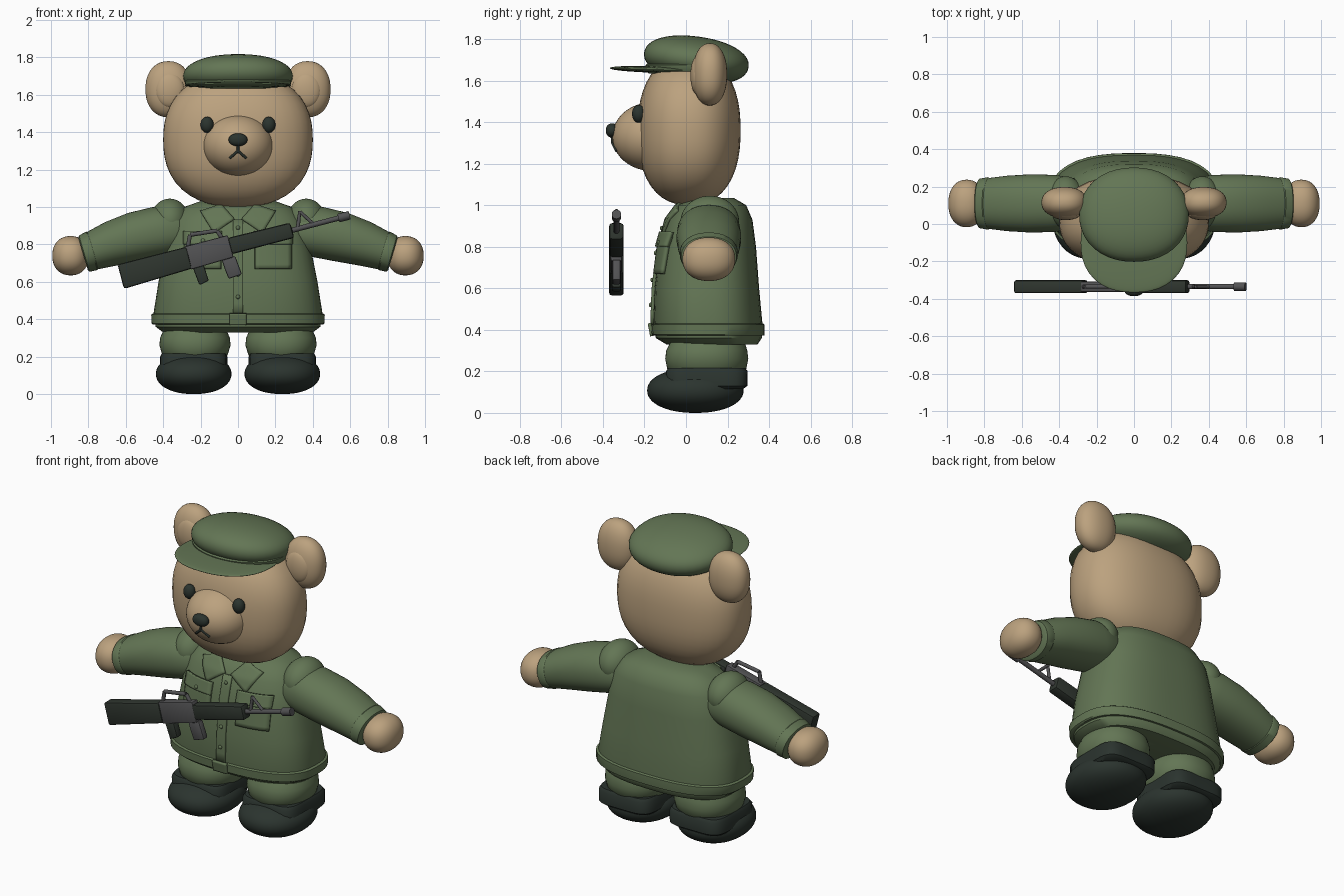
import bpy, bmesh, math
from mathutils import Vector, Matrix

cube = bpy.data.objects.get("Cube")
if cube:
    bpy.data.objects.remove(cube, do_unlink=True)


def material(name, r, g, b):
    m = bpy.data.materials.new(name)
    m.use_nodes = True
    m.diffuse_color = (r, g, b, 1)
    bsdf = m.node_tree.nodes["Principled BSDF"]
    bsdf.inputs["Base Color"].default_value = (r, g, b, 1)
    bsdf.inputs["Roughness"].default_value = 0.8
    return m


FUR = material("tan fur", 0.50, 0.36, 0.21)
GREEN = material("olive cloth", 0.125, 0.18, 0.09)
BLACK = material("black leather", 0.024, 0.034, 0.028)
STOCK = material("dark plastic", 0.028, 0.036, 0.028)
METAL = material("grey metal", 0.085, 0.085, 0.088)


def finish(name, bm, mat, angle=40):
    bmesh.ops.recalc_face_normals(bm, faces=bm.faces[:])
    me = bpy.data.meshes.new(name)
    bm.to_mesh(me)
    bm.free()
    me.materials.append(mat)
    ob = bpy.data.objects.new(name, me)
    bpy.context.collection.objects.link(ob)
    bpy.ops.object.select_all(action='DESELECT')
    ob.select_set(True)
    bpy.context.view_layer.objects.active = ob
    bpy.ops.object.shade_smooth_by_angle(angle=math.radians(angle))
    return ob


def ball(name, centre, radii, mat, n=2.0, tilt=0.0):
    """Ellipsoid; n above 2 makes it boxier, tilt turns it about x."""
    bm = bmesh.new()
    bmesh.ops.create_uvsphere(bm, u_segments=40, v_segments=24, radius=1)
    for v in bm.verts:
        v.co /= sum(abs(c) ** n for c in v.co) ** (1 / n)
    bm.transform(Matrix.Translation(centre) @ Matrix.Rotation(tilt, 4, 'X')
                 @ Matrix.Diagonal((*radii, 1)))
    return finish(name, bm, mat)


def loft(name, rings, mat, n=2.0, count=48):
    """Skin superellipse rings given as (centre, half axis, half axis)."""
    bm = bmesh.new()
    loops = []
    for c, a, b in rings:
        loop = []
        for i in range(count):
            t = 2 * math.pi * i / count
            u, v = math.cos(t), math.sin(t)
            k = (abs(u) ** n + abs(v) ** n) ** (-1 / n)
            loop.append(bm.verts.new(Vector(c) + (Vector(a) * u + Vector(b) * v) * k))
        loops.append(loop)
    for p, q in zip(loops, loops[1:]):
        for i in range(count):
            j = (i + 1) % count
            bm.faces.new((p[i], p[j], q[j], q[i]))
    bm.faces.new(loops[0])
    bm.faces.new(loops[-1])
    return finish(name, bm, mat)


def upright(name, x, sections, mat, n=2.0):
    return loft(name, [((x, cy, z), (rx, 0, 0), (0, ry, 0))
                       for z, rx, cy, ry in sections], mat, n)


def rod(name, p, q, r, mat, r2=None):
    p, q = Vector(p), Vector(q)
    bm = bmesh.new()
    bmesh.ops.create_cone(bm, cap_ends=True, segments=14, radius1=r,
                          radius2=r if r2 is None else r2, depth=(q - p).length)
    turn = (q - p).to_track_quat('Z', 'Y').to_matrix().to_4x4()
    bm.transform(Matrix.Translation((p + q) / 2) @ turn)
    return finish(name, bm, mat)


# Jacket: sections are (height, half width, centre y, half depth)
JACKET_N = 2.6
jacket = [(0.33, 0.40, 0.125, 0.22), (0.36, 0.44, 0.11, 0.255),
          (0.43, 0.452, 0.105, 0.263), (0.60, 0.425, 0.10, 0.252),
          (0.80, 0.385, 0.105, 0.232), (0.93, 0.35, 0.115, 0.205),
          (1.00, 0.29, 0.125, 0.165), (1.035, 0.19, 0.13, 0.10)]
upright("jacket", 0, jacket, GREEN, JACKET_N)
upright("jacket_hem", 0, [(0.372, 0.455, 0.11, 0.268), (0.378, 0.462, 0.107, 0.272),
                          (0.425, 0.464, 0.105, 0.273), (0.431, 0.455, 0.105, 0.265)],
        GREEN, JACKET_N)


def chest_y(x, z):
    for lo, hi in zip(jacket, jacket[1:]):
        if z <= hi[0]:
            break
    t = (z - lo[0]) / (hi[0] - lo[0])
    rx, cy, ry = (lo[i] + (hi[i] - lo[i]) * t for i in (1, 2, 3))
    return cy - ry * max(0, 1 - abs(x / rx) ** JACKET_N) ** (1 / JACKET_N)


def patch(name, corners, lift, mat=GREEN, steps=8):
    """Cloth piece following the jacket front, spanned by four x-z corners."""
    a, b, c, d = (Vector(p) for p in corners)
    bm = bmesh.new()
    grid = []
    for i in range(steps + 1):
        row = []
        for j in range(steps + 1):
            p = a.lerp(b, i / steps).lerp(d.lerp(c, i / steps), j / steps)
            row.append(bm.verts.new((p.x, chest_y(p.x, p.y) - lift, p.y)))
        grid.append(row)
    for i in range(steps):
        for j in range(steps):
            bm.faces.new((grid[i][j], grid[i + 1][j], grid[i + 1][j + 1], grid[i][j + 1]))
    ob = finish(name, bm, mat)
    mod = ob.modifiers.new("thickness", 'SOLIDIFY')
    mod.thickness, mod.offset = 0.018, 0
    return ob


def button(name, x, z, lift):
    ball(name, (x, chest_y(x, z) - lift, z), (0.011, 0.008, 0.011), GREEN)


# Front closure, belt tab, lapels, pockets
patch("placket", [(-0.027, 0.42), (0.027, 0.42), (0.027, 0.93), (-0.027, 0.93)], 0.005)
patch("belt_tab", [(-0.045, 0.37), (0.045, 0.37), (0.045, 0.432), (-0.045, 0.432)], 0.017)
for i, z in enumerate((0.89, 0.77, 0.64, 0.52)):
    button(f"button_{i + 1}", 0, z, 0.016)

for s, side in ((1, "left"), (-1, "right")):
    patch(side + "_lapel", [(s * 0.02, 0.935), (s * 0.13, 0.86),
                            (s * 0.20, 0.975), (s * 0.09, 1.012)], 0.006)
    patch(side + "_pocket", [(s * 0.09, 0.67), (s * 0.285, 0.67),
                             (s * 0.285, 0.85), (s * 0.09, 0.85)], 0.008)
    patch(side + "_pocket_flap", [(s * 0.085, 0.80), (s * 0.29, 0.80),
                                  (s * 0.29, 0.87), (s * 0.085, 0.87)], 0.016)
    button(side + "_pocket_button", s * 0.187, 0.82, 0.026)

    # Arm: tapered sleeve tilted down, rounded shoulder, cuff and paw
    ball(side + "_shoulder", (s * 0.365, 0.115, 0.925), (0.105, 0.14, 0.12), GREEN)

    def arm_ring(x, z, ry, rz):
        return ((s * x, 0.11, z), (0, ry, 0), (s * 0.28 * rz, 0, 0.96 * rz))
    loft(side + "_sleeve", [arm_ring(0.26, 0.89, 0.10, 0.09), arm_ring(0.32, 0.885, 0.135, 0.125),
                            arm_ring(0.42, 0.868, 0.152, 0.137), arm_ring(0.55, 0.84, 0.156, 0.134),
                            arm_ring(0.68, 0.803, 0.148, 0.12), arm_ring(0.79, 0.763, 0.134, 0.102),
                            arm_ring(0.825, 0.75, 0.126, 0.095)], GREEN, 2.2)
    loft(side + "_cuff", [arm_ring(0.775, 0.769, 0.136, 0.102), arm_ring(0.782, 0.766, 0.14, 0.107),
                          arm_ring(0.822, 0.751, 0.133, 0.101), arm_ring(0.828, 0.749, 0.122, 0.09)],
         GREEN, 2.2)
    ball(side + "_paw", (s * 0.895, 0.11, 0.74), (0.098, 0.127, 0.105), FUR, 2.2)

    # Leg and boot
    upright(side + "_trouser_leg", s * 0.23,
            [(0.18, 0.15, 0.10, 0.16), (0.21, 0.175, 0.10, 0.19), (0.26, 0.19, 0.10, 0.20),
             (0.30, 0.187, 0.10, 0.195), (0.35, 0.165, 0.105, 0.175), (0.39, 0.14, 0.11, 0.15)],
            GREEN, 2.2)
    ball(side + "_boot", (s * 0.237, 0.045, 0.108), (0.202, 0.232, 0.108), BLACK, 2.15)
    upright(side + "_boot_collar", s * 0.237,
            [(0.115, 0.165, 0.105, 0.17), (0.13, 0.18, 0.10, 0.195),
             (0.20, 0.18, 0.10, 0.197), (0.217, 0.17, 0.10, 0.185)], BLACK, 5)

    # Ear with a raised inner pad, and eye
    ball(side + "_ear", (s * 0.372, 0.115, 1.63), (0.123, 0.083, 0.15), FUR, 2.2)
    ball(side + "_inner_ear", (s * 0.365, 0.055, 1.625), (0.078, 0.034, 0.092), FUR)
    ball(side + "_eye", (s * 0.165, -0.228, 1.44), (0.035, 0.032, 0.043), BLACK)

# Head, snout, nose
ball("head", (0, 0.015, 1.36), (0.40, 0.248, 0.36), FUR, 2.35)
SNOUT, SNOUT_R = Vector((0, -0.165, 1.33)), (0.19, 0.19, 0.165)
ball("snout", SNOUT, SNOUT_R, FUR)
ball("nose", (0, -0.356, 1.36), (0.05, 0.03, 0.034), BLACK, 2.2)


def on_snout(x, z):
    k = 1 - (x / SNOUT_R[0]) ** 2 - ((z - SNOUT.z) / SNOUT_R[2]) ** 2
    return (x, SNOUT.y - SNOUT_R[1] * math.sqrt(k) - 0.002, z)


# Stitched mouth
rod("mouth_middle", on_snout(0, 1.34), on_snout(0, 1.298), 0.007, BLACK)
for s, side in ((1, "left"), (-1, "right")):
    rod(side + "_mouth_line", on_snout(0, 1.30), on_snout(s * 0.044, 1.262), 0.007, BLACK)

# Cap: soft crown leaning back, band and flat peak
ball("cap_crown", (0, 0.05, 1.70), (0.293, 0.254, 0.112), GREEN, 2.15, -0.14)
upright("cap_band", 0, [(1.635, 0.27, 0.02, 0.20), (1.645, 0.28, 0.02, 0.21),
                        (1.675, 0.285, 0.02, 0.215), (1.685, 0.27, 0.02, 0.20)], GREEN)
ball("cap_peak", (0, -0.10, 1.652), (0.285, 0.266, 0.016), GREEN, 2.3, -0.03)

# Toy rifle, laid out along its own axis and then tilted
AXIS = Matrix.Translation((0, -0.335, 0.80)) @ Matrix.Rotation(math.radians(-14.7), 4, 'Y')


def gun_point(s, t, y=0):
    return AXIS @ Vector((s, y, t))


def gun_plate(name, outline, width, mat, bevel=0.008):
    """Side profile extruded across the rifle."""
    bm = bmesh.new()
    face = bm.faces.new([bm.verts.new((s, -width / 2, t)) for s, t in outline])
    out = bmesh.ops.extrude_face_region(bm, geom=[face])
    for v in out["geom"]:
        if isinstance(v, bmesh.types.BMVert):
            v.co.y += width
    bmesh.ops.bevel(bm, geom=bm.edges[:], offset=bevel, segments=2,
                    affect='EDGES', profile=0.5)
    bm.transform(AXIS)
    return finish(name, bm, mat)


gun_plate("rifle_stock", [(-0.65, -0.075), (-0.27, -0.062), (-0.27, 0.058), (-0.65, 0.06)],
          0.07, STOCK, 0.012)
gun_plate("rifle_receiver", [(-0.28, -0.066), (-0.04, -0.06), (-0.04, 0.062), (-0.28, 0.062)],
          0.055, METAL)
gun_plate("rifle_handguard", [(-0.045, -0.042), (0.30, -0.042), (0.30, 0.042), (-0.045, 0.048)],
          0.07, STOCK, 0.014)
gun_plate("rifle_grip", [(-0.265, -0.06), (-0.205, -0.06), (-0.20, -0.148), (-0.255, -0.158)],
          0.045, STOCK)
gun_plate("rifle_magazine", [(-0.105, -0.055), (-0.03, -0.055), (-0.025, -0.11),
                             (-0.02, -0.16), (-0.095, -0.165), (-0.102, -0.11)], 0.04, METAL)
rod("rifle_barrel", gun_point(0.29, 0), gun_point(0.57, 0), 0.014, METAL)
rod("rifle_muzzle", gun_point(0.555, 0), gun_point(0.617, 0), 0.023, METAL)
rod("rifle_sight_post", gun_point(0.33, 0), gun_point(0.365, 0.09), 0.011, METAL, 0.008)
rod("rifle_sight_brace", gun_point(0.365, 0.085), gun_point(0.42, 0), 0.009, METAL)
handle = [(-0.265, 0.05), (-0.235, 0.115), (-0.09, 0.10), (-0.07, 0.045)]
for i, (p, q) in enumerate(zip(handle, handle[1:])):
    rod(f"rifle_handle_{i + 1}", gun_point(*p), gun_point(*q), 0.011, METAL)
